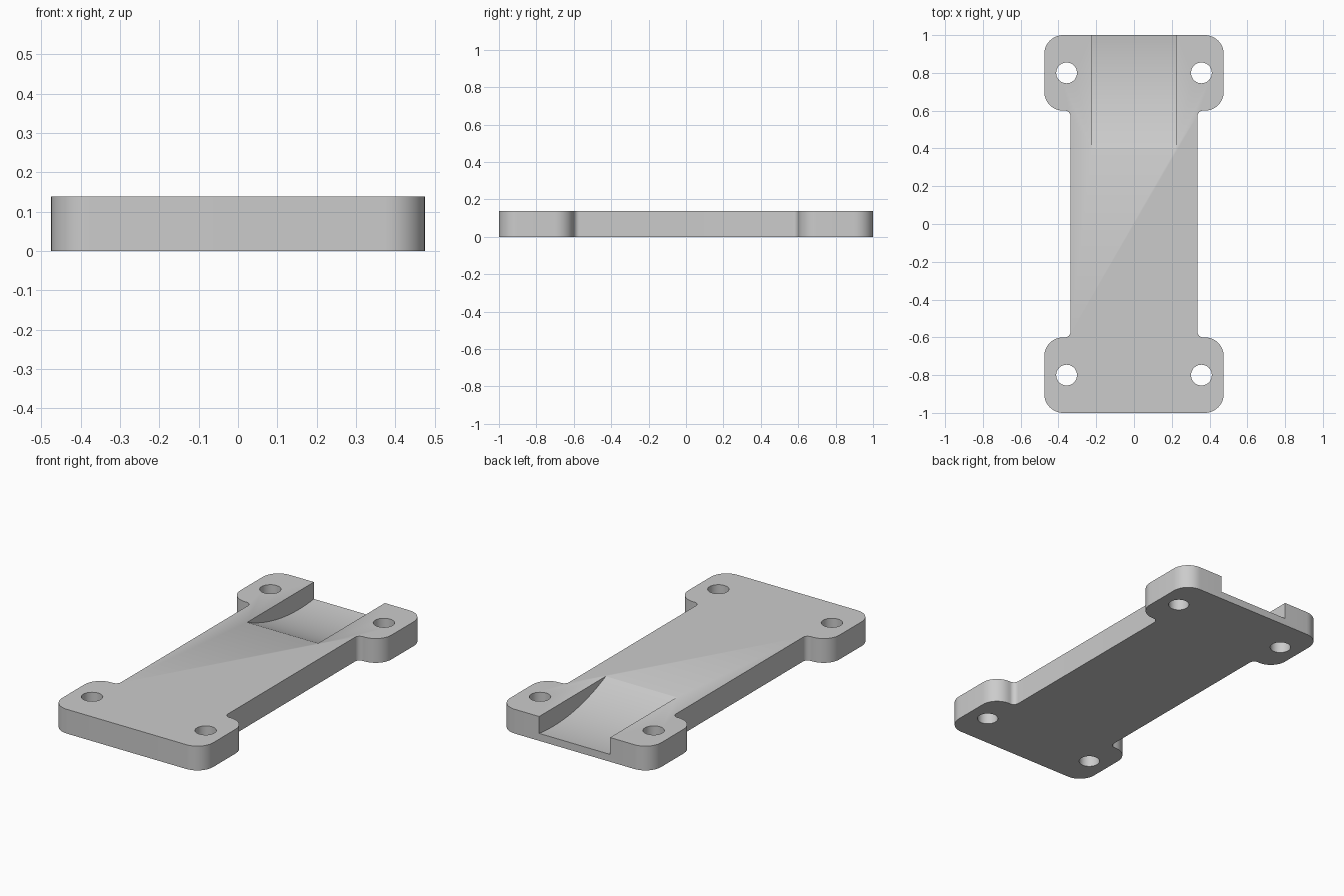
import bpy, bmesh, math

cube = bpy.data.objects.get("Cube")
if cube:
    bpy.data.objects.remove(cube, do_unlink=True)

THICK = 0.138
EAR_X, WAIST_X = 0.475, 0.336
EAR_R, FILLET_R = 0.1, 0.03

grey = bpy.data.materials.new("light grey")
grey.use_nodes = True
grey.diffuse_color = (0.6, 0.6, 0.6, 1)
grey.node_tree.nodes["Principled BSDF"].inputs["Base Color"].default_value = (0.6, 0.6, 0.6, 1)


def arc(cx, cy, r, a0, a1, n=12):
    """Points on an arc, angles in degrees."""
    angles = [math.radians(a0 + (a1 - a0) * i / n) for i in range(n + 1)]
    return [(cx + r * math.cos(a), cy + r * math.sin(a)) for a in angles]


def prism(name, points, vector):
    """Solid made by sweeping a closed outline along a vector."""
    bm = bmesh.new()
    face = bm.faces.new([bm.verts.new(p) for p in points])
    swept = bmesh.ops.extrude_face_region(bm, geom=[face])["geom"]
    verts = [v for v in swept if isinstance(v, bmesh.types.BMVert)]
    bmesh.ops.translate(bm, verts=verts, vec=vector)
    bmesh.ops.recalc_face_normals(bm, faces=bm.faces)
    mesh = bpy.data.meshes.new(name)
    bm.to_mesh(mesh)
    bm.free()
    mesh.materials.append(grey)
    obj = bpy.data.objects.new(name, mesh)
    bpy.context.collection.objects.link(obj)
    return obj


def cut(target, cutter):
    cutter.hide_render = True
    mod = target.modifiers.new("cut", "BOOLEAN")
    mod.operation = "DIFFERENCE"
    mod.solver = "EXACT"
    mod.object = cutter
    bpy.context.view_layer.objects.active = target
    bpy.ops.object.modifier_apply(modifier=mod.name)
    bpy.data.objects.remove(cutter, do_unlink=True)


# Quarter outline from waist to back edge, mirrored into the full plate
quarter = arc(WAIST_X + FILLET_R, 0.6 - FILLET_R, FILLET_R, 180, 90)
quarter += arc(EAR_X - EAR_R, 0.6 + EAR_R, EAR_R, -90, 0)
quarter += arc(EAR_X - EAR_R, 1 - EAR_R, EAR_R, 0, 90)
half = [(x, -y) for x, y in reversed(quarter)] + quarter
outline = half + [(-x, y) for x, y in reversed(half)]
plate = prism("mounting_plate", [(x, y, 0) for x, y in outline], (0, 0, THICK))

# Four bolt holes
for sx in (-1, 1):
    for sy in (-1, 1):
        ring = arc(sx * 0.357, sy * 0.8, 0.055, 0, 360, 40)[:-1]
        cut(plate, prism("hole_cutter", [(x, y, -0.1) for x, y in ring], (0, 0, 0.4)))

# Curved channel in the back end, open at the back edge
channel = arc(0.868, 1.134, 1.1, 244, 282, 40)
channel += [(channel[-1][0], 0.4), (channel[0][0], 0.4)]
cut(plate, prism("channel_cutter", [(-0.223, y, z) for y, z in channel], (0.446, 0, 0)))

# Smooth rounds, sharp edges
bpy.ops.object.select_all(action="DESELECT")
plate.select_set(True)
bpy.context.view_layer.objects.active = plate
bpy.ops.object.shade_smooth_by_angle(angle=math.radians(30))
